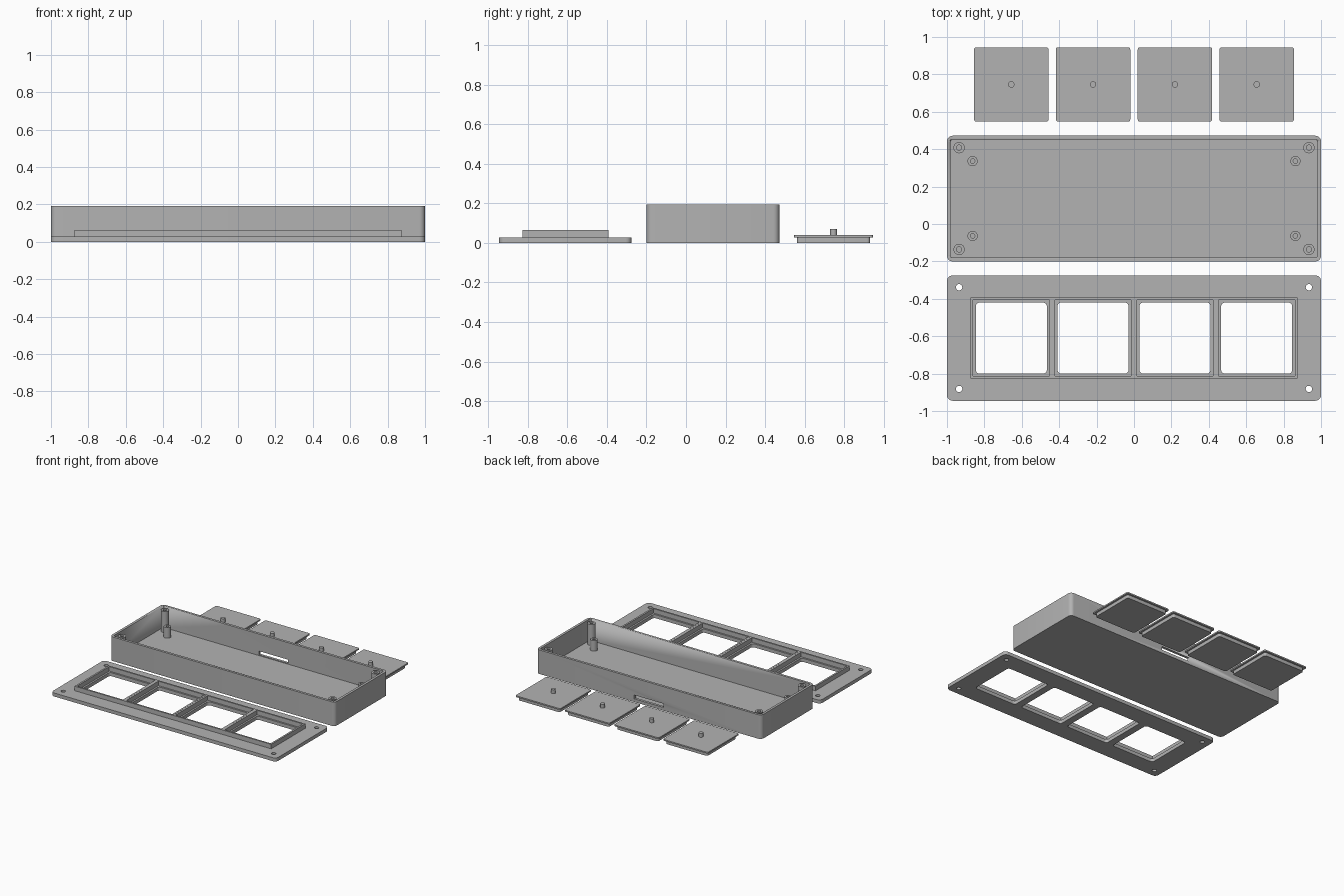
import bpy, bmesh, math

cube = bpy.data.objects.get("Cube")
if cube:
    bpy.data.objects.remove(cube, do_unlink=True)

grey = bpy.data.materials.new("plain grey")
grey.use_nodes = True
COLOUR = (0.45, 0.45, 0.45, 1)
grey.diffuse_color = COLOUR
grey.node_tree.nodes["Principled BSDF"].inputs["Base Color"].default_value = COLOUR


def rounded_rect(cx, cy, w, h, r, steps=6):
    pts = []
    for k, (sx, sy) in enumerate(((1, 1), (-1, 1), (-1, -1), (1, -1))):
        for i in range(steps + 1):
            a = math.pi / 2 * (k + i / steps)
            pts.append((cx + sx * (w / 2 - r) + r * math.cos(a),
                        cy + sy * (h / 2 - r) + r * math.sin(a)))
    return pts


def rect(cx, cy, w, h):
    return [(cx + sx * w / 2, cy + sy * h / 2)
            for sx, sy in ((1, 1), (-1, 1), (-1, -1), (1, -1))]


def circle(cx, cy, r, n=24):
    return [(cx + r * math.cos(math.tau * i / n), cy + r * math.sin(math.tau * i / n))
            for i in range(n)]


def slab(name, outlines, z0, z1):
    """Extrude an outer outline, with any further outlines as holes."""
    cu = bpy.data.curves.new(name, 'CURVE')
    cu.dimensions = '2D'
    cu.fill_mode = 'BOTH'
    cu.extrude = (z1 - z0) / 2
    for pts in outlines:
        sp = cu.splines.new('POLY')
        sp.points.add(len(pts) - 1)
        for p, (x, y) in zip(sp.points, pts):
            p.co = (x, y, 0, 1)
        sp.use_cyclic_u = True
    temp = bpy.data.objects.new(name + " outline", cu)
    bpy.context.collection.objects.link(temp)
    dg = bpy.context.evaluated_depsgraph_get()
    mesh = bpy.data.meshes.new_from_object(temp.evaluated_get(dg))
    bpy.data.objects.remove(temp, do_unlink=True)
    bm = bmesh.new()
    bm.from_mesh(mesh)
    bmesh.ops.remove_doubles(bm, verts=bm.verts, dist=1e-5)
    bmesh.ops.translate(bm, verts=bm.verts, vec=(0, 0, (z0 + z1) / 2))
    bmesh.ops.recalc_face_normals(bm, faces=bm.faces)
    bm.to_mesh(mesh)
    bm.free()
    mesh.materials.clear()
    mesh.materials.append(grey)
    ob = bpy.data.objects.new(name, mesh)
    bpy.context.collection.objects.link(ob)
    return ob


def smooth(ob):
    bpy.ops.object.select_all(action='DESELECT')
    ob.select_set(True)
    bpy.context.view_layer.objects.active = ob
    bpy.ops.object.shade_smooth_by_angle(angle=math.radians(30))


def cut(ob, cutter):
    cutter.hide_render = True
    cutter.hide_viewport = True
    cutter.display_type = 'WIRE'
    mod = ob.modifiers.new("cut", 'BOOLEAN')
    mod.operation = 'DIFFERENCE'
    mod.solver = 'EXACT'
    mod.object = cutter


parts = []
KEY_X = (-0.656, -0.219, 0.219, 0.656)
BOX_Y, PLATE_Y, KEY_Y = 0.136, -0.61, 0.746

# Open box with a cable slot low in its back wall
box = slab("box", [rounded_rect(0, BOX_Y, 2, 0.672, 0.03)], 0, 0.193)
cavity = slab("cavity_cutter", [rounded_rect(0, BOX_Y, 1.96, 0.632, 0.012)], 0.02, 0.3)
slot = slab("slot_cutter", [rect(0, BOX_Y + 0.33, 0.26, 0.1)], 0.026, 0.056)
parts.append(box)

# Screw posts in each corner: tall for the lid, short for the board
for sx in (-1, 1):
    for sy in (-1, 1):
        x, y = sx * 0.935, BOX_Y + sy * 0.272
        parts.append(slab("lid_post", [circle(x, y, 0.03), circle(x, y, 0.014)], 0.015, 0.188))
        x, y = sx * 0.863, BOX_Y + sy * 0.2
        parts.append(slab("board_post", [circle(x, y, 0.027), circle(x, y, 0.012)], 0.015, 0.105))

# Lid plate with four windows and four screw holes
windows = [rounded_rect(x, PLATE_Y, 0.38, 0.38, 0.02) for x in KEY_X]
holes = [circle(sx * 0.935, PLATE_Y + sy * 0.272, 0.017) for sx in (-1, 1) for sy in (-1, 1)]
parts.append(slab("lid_plate",
                  [rounded_rect(0, PLATE_Y, 2, 0.67, 0.03)] + windows + holes, 0, 0.028))

# Raised guide frame around each window
for x in KEY_X:
    parts.append(slab("guide_frame", [rect(x, PLATE_Y, 0.4365, 0.434),
                                      rect(x, PLATE_Y, 0.408, 0.408)], 0.027, 0.064))

# Push keys: body, flange and stem
for x in KEY_X:
    parts.append(slab("key_body", [rounded_rect(x, KEY_Y, 0.368, 0.368, 0.015)], 0, 0.03))
    parts.append(slab("key_flange", [rounded_rect(x, KEY_Y, 0.398, 0.398, 0.012)], 0.028, 0.039))
    parts.append(slab("key_stem", [circle(x, KEY_Y, 0.017)], 0.038, 0.07))

for part in parts:
    smooth(part)
cut(box, cavity)
cut(box, slot)
